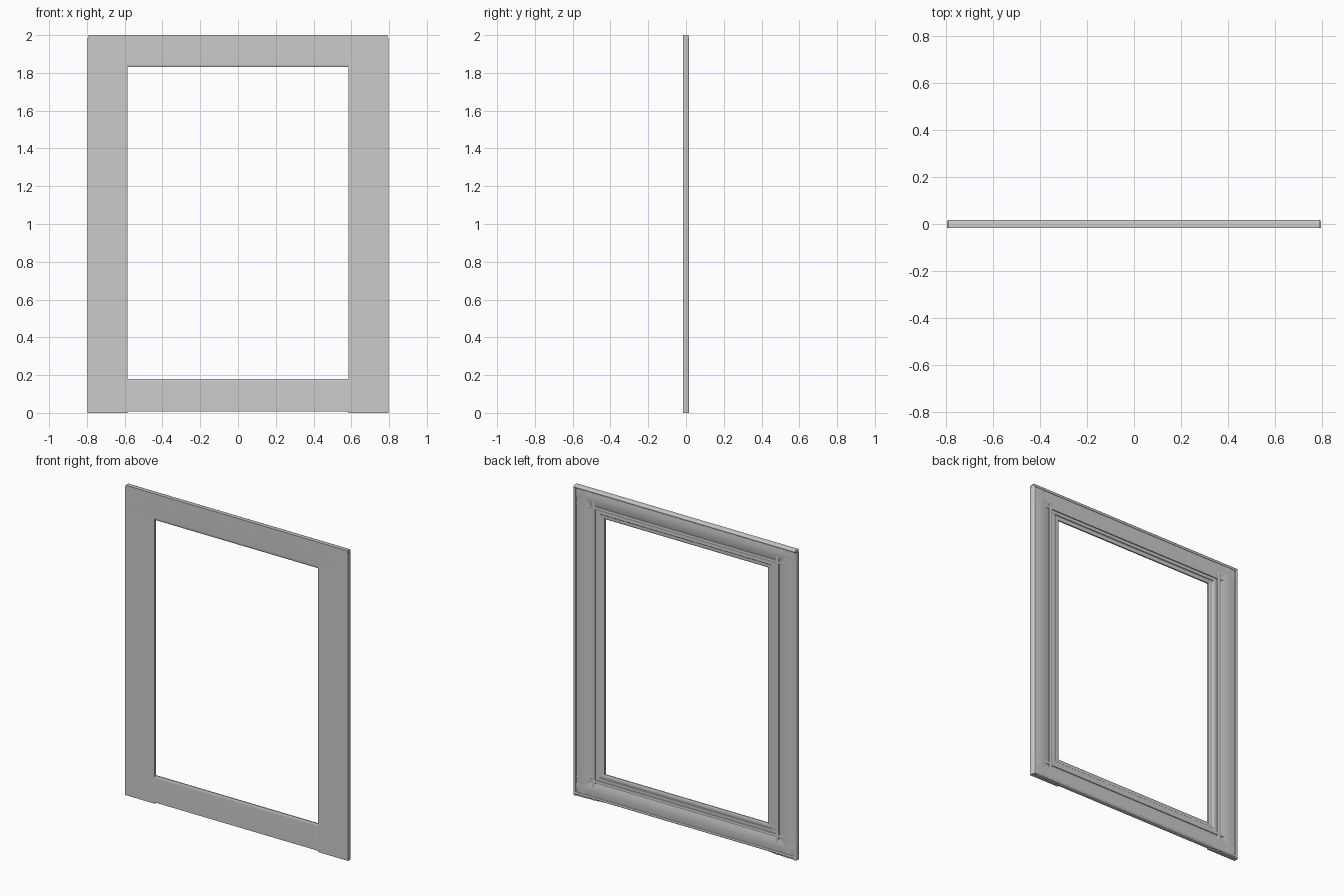
import bpy, bmesh, math

if "Cube" in bpy.data.objects:
    bpy.data.objects.remove(bpy.data.objects["Cube"])

FRONT, BACK = -0.016, 0.016

# Moulding cross-section: (fraction from outer edge to opening, fraction of depth)
back = [(0.0, 0.80), (0.008, 0.93), (0.025, 1.0), (0.06, 1.0), (0.085, 0.93), (0.095, 0.80),
        (0.115, 0.78)]
# broad wave across the middle
for i in range(13):
    t = i / 12
    back.append((0.14 + 0.46 * t, 0.80 + 0.12 * math.sin(math.pi * t) - 0.16 * t))
# stepped inner beads
back += [(0.61, 0.76), (0.64, 0.82), (0.68, 0.82), (0.71, 0.76), (0.72, 0.62),
         (0.76, 0.60), (0.80, 0.64), (0.84, 0.62), (0.86, 0.50), (0.90, 0.48),
         (0.95, 0.50), (0.985, 0.46), (1.0, 0.38)]
front_square = [(1.0, 0.0), (0.0, 0.0)]
front_round = [(1.0, 0.12), (0.98, 0.05), (0.93, 0.01), (0.88, 0.0), (0.0, 0.0)]


def moulding(name, profile, outer, inner, start, end, vertical):
    """Extrude the cross-section along z (vertical) or x (horizontal)."""
    bm = bmesh.new()
    rings = []
    for s in (start, end):
        ring = []
        for u, d in profile:
            a = outer + (inner - outer) * u
            y = FRONT + (BACK - FRONT) * d
            ring.append(bm.verts.new((a, y, s) if vertical else (s, y, a)))
        rings.append(ring)
    n = len(profile)
    for i in range(n):
        j = (i + 1) % n
        bm.faces.new((rings[0][i], rings[0][j], rings[1][j], rings[1][i]))
    bm.faces.new(rings[0])
    bm.faces.new(rings[1][::-1])
    bmesh.ops.recalc_face_normals(bm, faces=bm.faces)
    mesh = bpy.data.meshes.new(name)
    bm.to_mesh(mesh)
    bm.free()
    ob = bpy.data.objects.new(name, mesh)
    bpy.context.collection.objects.link(ob)
    bpy.ops.object.select_all(action='DESELECT')
    ob.select_set(True)
    bpy.context.view_layer.objects.active = ob
    bpy.ops.object.shade_smooth_by_angle(angle=math.radians(40))
    return ob


# Upright stiles
for side, label in ((-1, "left"), (1, "right")):
    moulding(label + "_stile", back + front_square,
             side * 0.797, side * 0.584, 0.0, 1.985, True)

# Horizontal rails, crossing the stiles at the corners
moulding("top_rail", back + front_round, 2.0, 1.83, -0.792, 0.792, False)
moulding("bottom_rail", back + front_round, 0.008, 0.18, -0.792, 0.792, False)
